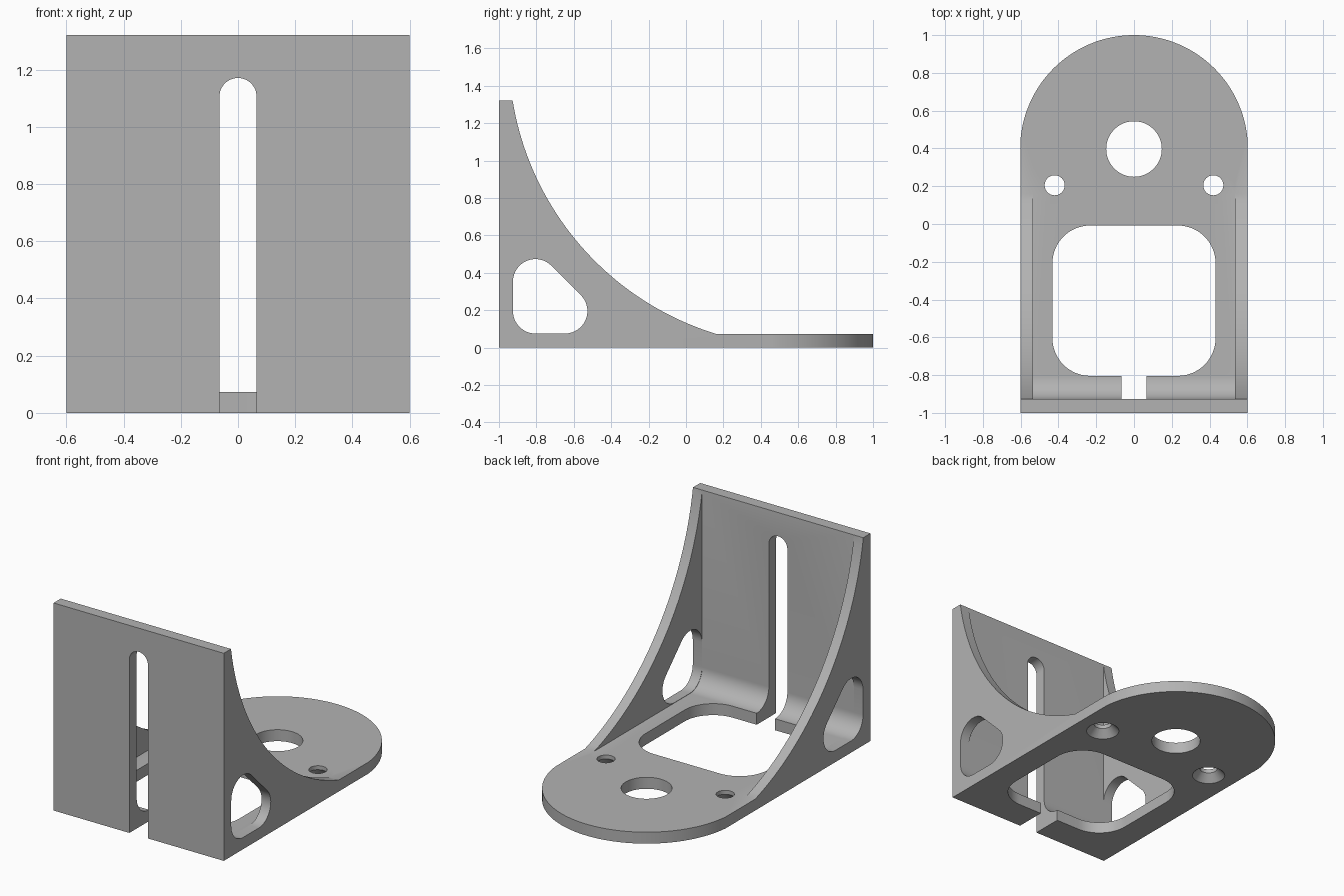
import bpy, bmesh, math
from mathutils import Matrix, Vector

if "Cube" in bpy.data.objects:
    bpy.data.objects.remove(bpy.data.objects["Cube"], do_unlink=True)

THICK, HEIGHT, HALF = 0.073, 1.322, 0.6   # plate thickness, wall height, half width
INNER, WALL = 0.535, -0.927               # inside of side ribs, inside of wall
FILLET = 0.122

grey = bpy.data.materials.new("plain grey")
grey.use_nodes = True
colour = (0.45, 0.45, 0.45, 1)
grey.diffuse_color = colour
grey.node_tree.nodes["Principled BSDF"].inputs["Base Color"].default_value = colour


def arc(cx, cy, r, start, end, n=16):
    """Points on a circle between two angles in degrees."""
    angles = [math.radians(start + (end - start) * i / n) for i in range(n + 1)]
    return [(cx + r * math.cos(a), cy + r * math.sin(a)) for a in angles]


def add(name, bm):
    bmesh.ops.recalc_face_normals(bm, faces=bm.faces)
    mesh = bpy.data.meshes.new(name)
    bm.to_mesh(mesh)
    bm.free()
    obj = bpy.data.objects.new(name, mesh)
    bpy.context.collection.objects.link(obj)
    mesh.materials.append(grey)
    return obj


def prism(name, points, axis, low, high):
    """Extrude a flat outline along the given axis."""
    bm = bmesh.new()
    place = {"x": lambda a, b: (low, a, b),
             "y": lambda a, b: (a, low, b),
             "z": lambda a, b: (a, b, low)}[axis]
    face = bm.faces.new([bm.verts.new(place(a, b)) for a, b in points])
    moved = bmesh.ops.extrude_face_region(bm, geom=[face])["geom"]
    shift = Vector([high - low if axis == k else 0 for k in "xyz"])
    bmesh.ops.translate(bm, vec=shift,
                        verts=[v for v in moved if isinstance(v, bmesh.types.BMVert)])
    return add(name, bm)


def combine(body, tool, operation="DIFFERENCE"):
    """Apply a boolean and remove its cutter."""
    mod = body.modifiers.new("cut", "BOOLEAN")
    mod.operation, mod.object, mod.solver = operation, tool, "EXACT"
    bpy.context.view_layer.objects.active = body
    bpy.ops.object.modifier_apply(modifier=mod.name)
    bpy.data.objects.remove(tool, do_unlink=True)


# Side silhouette with the concave rib edge
cy, cz = 0.622, 1.573
foot, top = (0.16, THICK), (WALL, HEIGHT)
a0, a1 = [math.degrees(math.atan2(z - cz, y - cy)) % 360 for y, z in (foot, top)]
sweep = arc(cy, cz, math.dist(foot, (cy, cz)), a0, a1, 40)
side = [(-1, 0), (1.1, 0), (1.1, THICK)] + sweep + [(-1, HEIGHT)]
bracket = prism("bracket", side, "x", -HALF, HALF)

# Hollow between the ribs, with a fillet where wall meets base
hollow = arc(WALL + FILLET, THICK + FILLET, FILLET, 180, 270)
hollow += [(0.3, THICK), (0.3, 2), (WALL, 2)]
combine(bracket, prism("hollow", hollow, "x", -INNER, INNER))

# Rounded end of the base
end = arc(0, 0.397, 0.603, 0, 180, 64) + [(-0.603, -1.2), (0.603, -1.2)]
combine(bracket, prism("end_outline", end, "z", -0.2, 2), "INTERSECT")

# Rounded triangular opening through both ribs
r = 0.12
opening = (arc(-0.805, 0.195, r, 180, 270) + arc(-0.647, 0.195, r, 270, 405)
           + arc(-0.805, 0.353, r, 45, 180))
combine(bracket, prism("rib_opening", opening, "x", -1, 1))

# Vertical slot, open at the bottom
slot = [(-0.065, -0.2), (0.065, -0.2)] + arc(0, 1.106, 0.065, 0, 180, 24)
combine(bracket, prism("wall_slot", slot, "y", -1.2, -0.6))

# Large rounded opening in the base
r, x, low, high = 0.2, 0.432, -0.804, -0.008
window = (arc(x - r, high - r, r, 0, 90) + arc(r - x, high - r, r, 90, 180)
          + arc(r - x, low + r, r, 180, 270) + arc(x - r, low + r, r, 270, 360))
combine(bracket, prism("base_opening", window, "z", -0.2, 0.3))

# Main hole and the two holes countersunk from below
combine(bracket, prism("main_hole", arc(0, 0.397, 0.147, 0, 360, 64)[:-1], "z", -0.2, 0.3))
for x in (-0.42, 0.42):
    combine(bracket, prism("screw_hole", arc(x, 0.205, 0.053, 0, 360, 40)[:-1], "z", -0.2, 0.3))
    bm = bmesh.new()
    bmesh.ops.create_cone(bm, cap_ends=True, segments=40, radius1=0.143, radius2=0.048,
                          depth=0.1, matrix=Matrix.Translation((x, 0.205, 0.003)))
    combine(bracket, add("countersink", bm))

bpy.ops.object.select_all(action="DESELECT")
bracket.select_set(True)
bpy.context.view_layer.objects.active = bracket
bpy.ops.object.shade_smooth_by_angle(angle=math.radians(30))
